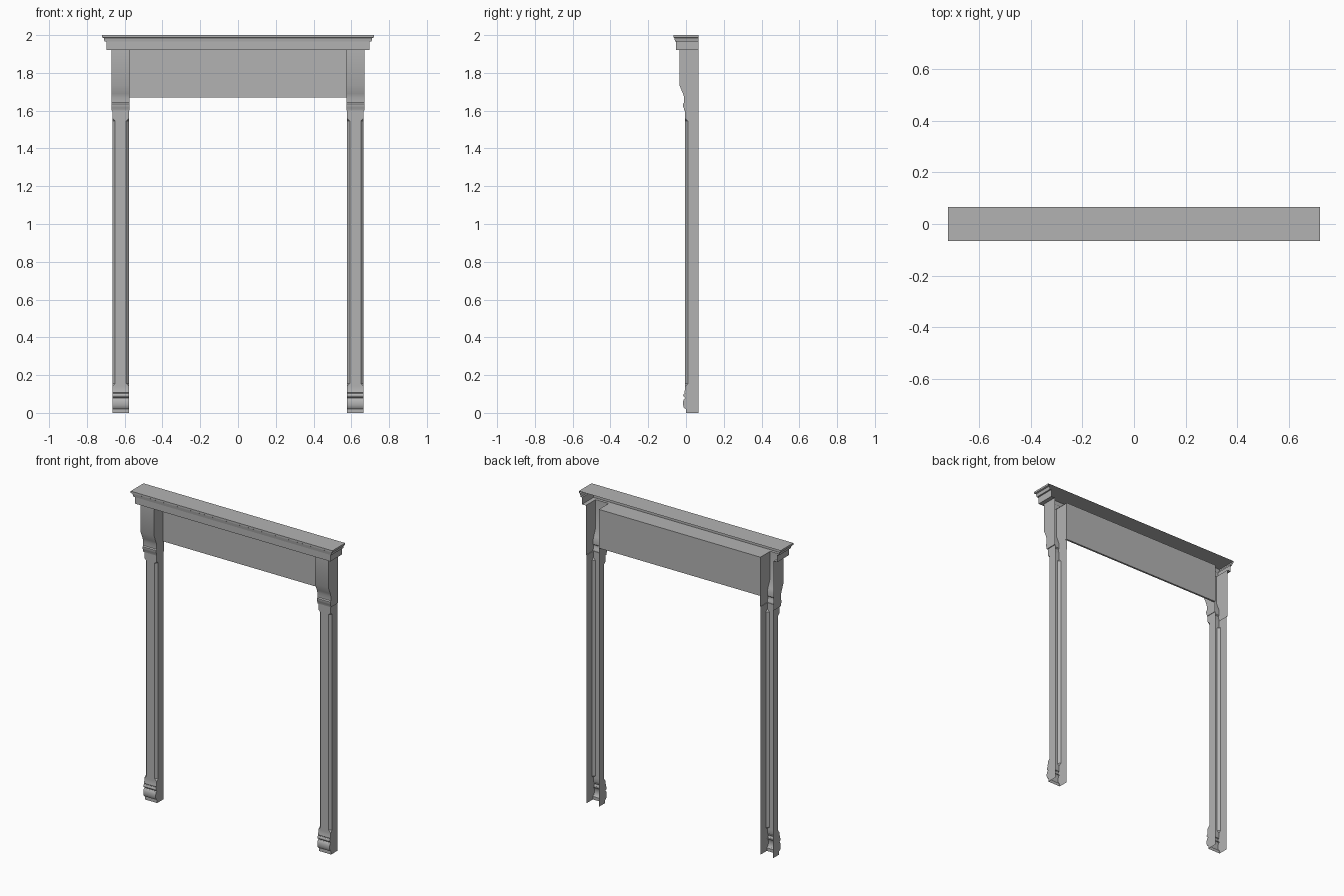
import bpy, bmesh, math

cube = bpy.data.objects.get("Cube")
if cube:
    bpy.data.objects.remove(cube, do_unlink=True)

GREY = bpy.data.materials.new("stone_grey")
GREY.use_nodes = True
COLOUR = (0.45, 0.45, 0.45, 1)
GREY.diffuse_color = COLOUR
GREY.node_tree.nodes["Principled BSDF"].inputs["Base Color"].default_value = COLOUR

BACK = 0.065          # plane shared by every open back
FRIEZE_Z = 1.67       # underside of the lintel panel
CORNICE_Z = 1.92      # underside of the cornice
INNER, OUTER = 0.577, 0.665


def finish(name, bm, mirror=False):
    bmesh.ops.remove_doubles(bm, verts=bm.verts, dist=0.0001)
    mesh = bpy.data.meshes.new(name)
    bm.to_mesh(mesh)
    bm.free()
    mesh.materials.append(GREY)
    obj = bpy.data.objects.new(name, mesh)
    bpy.context.collection.objects.link(obj)
    if mirror:
        obj.modifiers.new("Mirror", 'MIRROR').use_clip = False
    bpy.ops.object.select_all(action='DESELECT')
    obj.select_set(True)
    bpy.context.view_layer.objects.active = obj
    bpy.ops.object.shade_smooth_by_angle(angle=math.radians(30))
    return obj


def loft(name, rings, cap_top=False, mirror=False):
    """Open-backed shell skinned through rings of points."""
    bm = bmesh.new()
    rows = [[bm.verts.new(p) for p in ring] for ring in rings]
    for a, b in zip(rows, rows[1:]):
        for i in range(len(a) - 1):
            bm.faces.new((a[i], a[i + 1], b[i + 1], b[i]))
    if cap_top:
        bm.faces.new(rows[-1])
    return finish(name, bm, mirror)


def channel(x0, x1, front, z):
    """U-shaped section, open towards the back."""
    return [(x0, BACK, z), (x0, front, z), (x1, front, z), (x1, BACK, z)]


def chamfered(x0, x1, front, z, c):
    return [(x0, BACK, z), (x0, front + c, z), (x0 + c, front, z),
            (x1 - c, front, z), (x1, front + c, z), (x1, BACK, z)]


# Foot: large rounded roll, small bead and cove
foot = [(0.0, 0), (0.0, 0.02)]
for i in range(9):
    a = math.pi * i / 8
    foot.append((-0.003 - 0.013 * math.sin(a), 0.05 - 0.028 * math.cos(a)))
for i in range(7):
    a = math.pi * i / 6
    foot.append((-0.005 - 0.01 * math.sin(a), 0.093 - 0.011 * math.cos(a)))
foot += [(-0.009, 0.108), (-0.005, 0.125), (-0.005, 0.14)]
loft("pillar_foot", [channel(INNER, OUTER, y, z) for y, z in foot], mirror=True)

# Shaft: front edges chamfered with sloping stops at both ends
shaft = [(0.14, 0), (0.155, 0.015), (1.545, 0.015), (1.56, 0), (1.6, 0)]
loft("pillar_shaft", [chamfered(INNER, OUTER, -0.005, z, c) for z, c in shaft],
     mirror=True)

# Bracket: moulded neck sloping out to the upper block
bracket = [(-0.009, 1.6), (-0.012, 1.615), (-0.016, 1.622), (-0.016, 1.636),
           (-0.01, 1.642), (-0.01, FRIEZE_Z), (-0.016, 1.69),
           (-0.035, 1.735), (-0.035, CORNICE_Z)]
rings = [channel(INNER, OUTER, -0.005, 1.6)]
rings += [channel(INNER - 0.003, OUTER + 0.005, y, z) for y, z in bracket]
loft("pillar_bracket", rings, mirror=True)

# Lintel: thin panel set at the back of the pillars
bm = bmesh.new()
bmesh.ops.create_cube(bm, size=1)
for v in bm.verts:
    v.co.x *= 2 * INNER
    v.co.y = BACK if v.co.y > 0 else BACK - 0.012
    v.co.z = CORNICE_Z if v.co.z > 0 else FRIEZE_Z
finish("lintel_panel", bm)

# Soffit: flat sheet between the pillars
bm = bmesh.new()
bmesh.ops.create_grid(bm, x_segments=1, y_segments=1, size=1)
for v in bm.verts:
    v.co = (v.co.x * INNER, BACK if v.co.y > 0 else -0.035, CORNICE_Z)
bmesh.ops.reverse_faces(bm, faces=bm.faces)
finish("soffit", bm)

# Cornice: stepped moulding wrapping front and ends, with a flat top
cornice = [(0.67, -0.035, CORNICE_Z), (0.697, -0.053, CORNICE_Z),
           (0.697, -0.053, 1.965), (0.707, -0.058, 1.965),
           (0.711, -0.061, 1.985), (0.72, -0.066, 1.988), (0.72, -0.066, 2)]
loft("cornice", [channel(-x, x, y, z) for x, y, z in cornice], cap_top=True)
